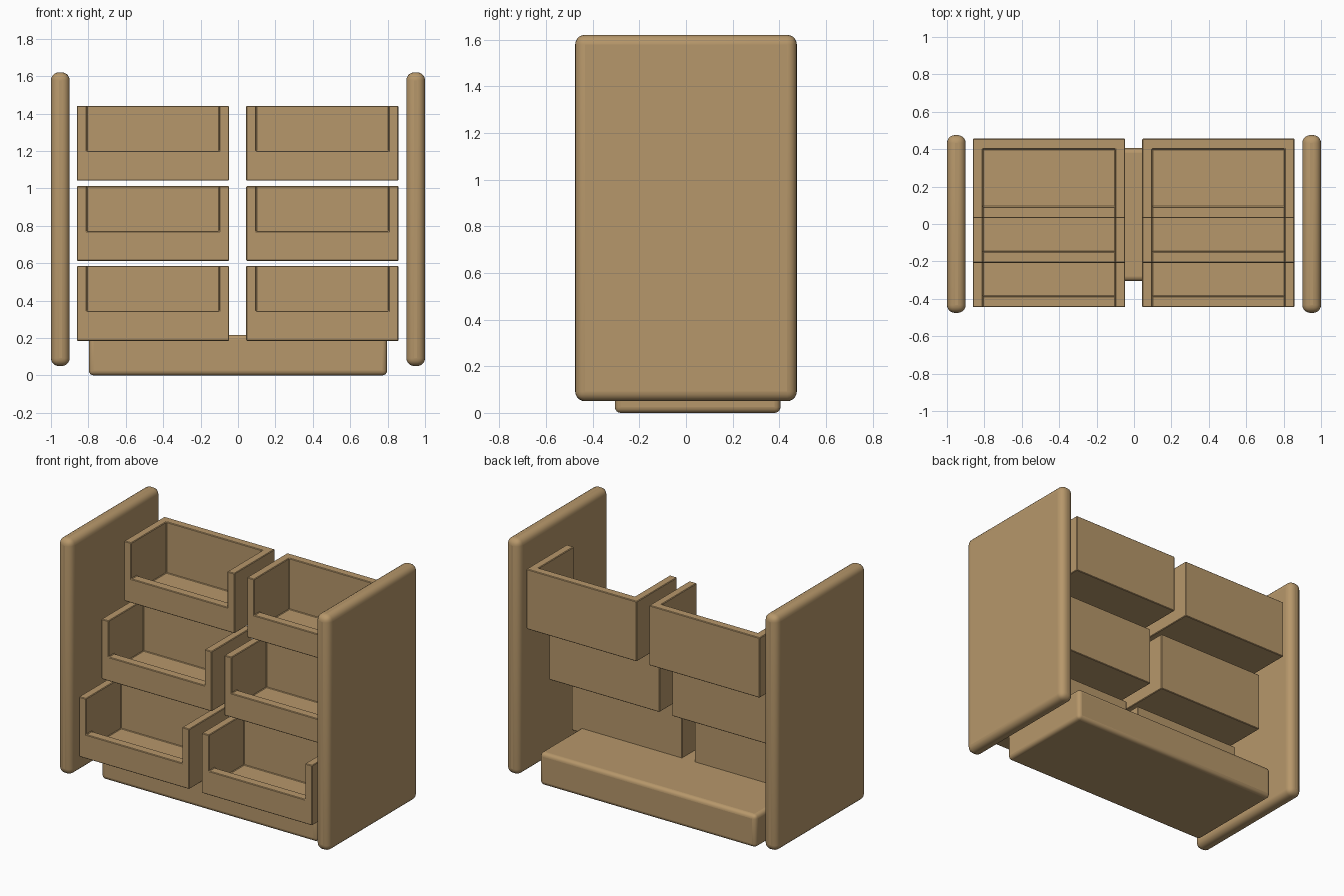
import bpy
import bmesh
from mathutils import Matrix, Vector

cube = bpy.data.objects.get("Cube")
if cube:
    bpy.data.objects.remove(cube, do_unlink=True)

# Single wood colour
wood = bpy.data.materials.new("tan wood")
wood.use_nodes = True
tan = (0.47, 0.31, 0.145, 1)
wood.diffuse_color = tan
wood.node_tree.nodes["Principled BSDF"].inputs["Base Color"].default_value = tan


def box(name, low, high):
    """Box object between two opposite corners."""
    low, high = Vector(low), Vector(high)
    bm = bmesh.new()
    bmesh.ops.create_cube(bm, size=1, matrix=Matrix.Translation((low + high) / 2)
                          @ Matrix.Diagonal((*(high - low), 1)))
    mesh = bpy.data.meshes.new(name)
    bm.to_mesh(mesh)
    bm.free()
    mesh.materials.append(wood)
    obj = bpy.data.objects.new(name, mesh)
    bpy.context.collection.objects.link(obj)
    return obj


def round_edges(obj, width, segments):
    bevel = obj.modifiers.new("rounded edges", "BEVEL")
    bevel.width = width
    bevel.segments = segments
    bevel.limit_method = "ANGLE"


def smooth(obj):
    bpy.ops.object.select_all(action="DESELECT")
    obj.select_set(True)
    bpy.context.view_layer.objects.active = obj
    bpy.ops.object.shade_smooth_by_angle()


# Side panels
for name, x in (("right_panel", -1), ("left_panel", 0.9)):
    panel = box(name, (x, -0.475, 0.05), (x + 0.1, 0.475, 1.62))
    round_edges(panel, 0.042, 5)
    smooth(panel)

# Base plinth
base = box("base", (-0.797, -0.305, 0), (0.797, 0.405, 0.217))
round_edges(base, 0.025, 4)
smooth(base)

# Open-front bin: solid block with a cavity and a front notch cut out
W, D, H, T, LIP = 0.407, 0.425, 0.4, 0.053, 0.16
bin_block = box("bin", (-W, 0, 0), (W, D, H))
cavity = box("cavity_cutter", (T - W, 0.06, 0.06), (W - T, D - 0.056, H + 0.1))
notch = box("notch_cutter", (T - W, -0.1, LIP), (W - T, 0.1, H + 0.1))
for cutter in (cavity, notch):
    cutter.hide_render = True
    cut = bin_block.modifiers.new(cutter.name, "BOOLEAN")
    cut.operation = "DIFFERENCE"
    cut.solver = "EXACT"
    cut.object = cutter
round_edges(bin_block, 0.004, 1)
bpy.context.view_layer.update()
evaluated = bin_block.evaluated_get(bpy.context.evaluated_depsgraph_get())
bin_mesh = bpy.data.meshes.new_from_object(evaluated)
for helper in (bin_block, cavity, notch):
    bpy.data.objects.remove(helper, do_unlink=True)

# Three stepped rows of bins in two columns
for row, y, z in (("lower", -0.445, 0.185), ("middle", -0.208, 0.612),
                  ("upper", 0.031, 1.041)):
    for side, x in (("right", -0.455), ("left", 0.451)):
        tray = bpy.data.objects.new(f"{row}_{side}_bin", bin_mesh)
        tray.location = (x, y, z)
        bpy.context.collection.objects.link(tray)
